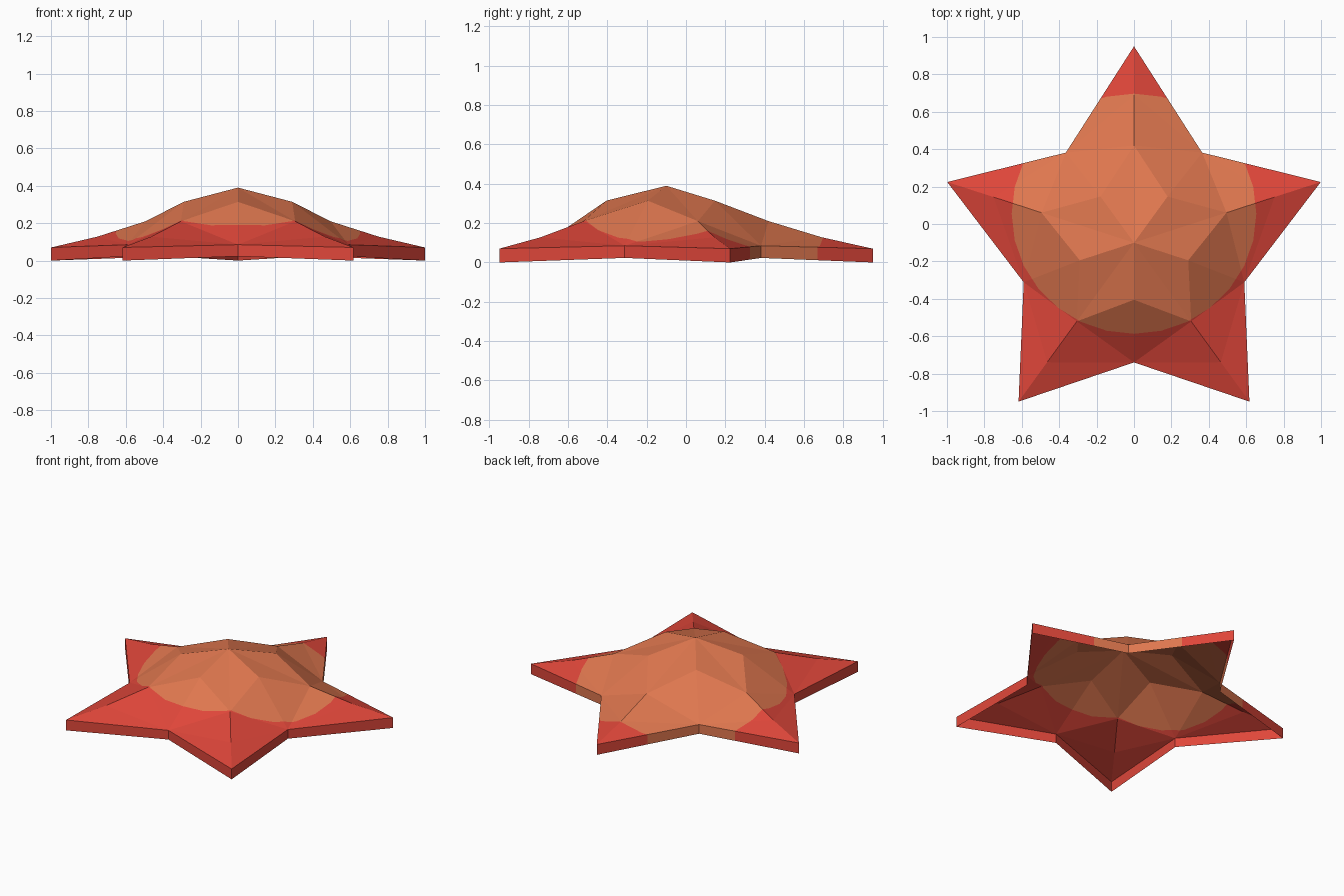
import bpy, bmesh, math
from mathutils import Vector

if "Cube" in bpy.data.objects:
    bpy.data.objects.remove(bpy.data.objects["Cube"])


def material(name, rgb):
    m = bpy.data.materials.new(name)
    m.diffuse_color = (*rgb, 1)
    m.use_nodes = True
    m.node_tree.nodes["Principled BSDF"].inputs["Base Color"].default_value = m.diffuse_color
    return m


def polar(bm, angle, r, z, cy=-0.10):
    a = math.radians(angle)
    return bm.verts.new((r * math.cos(a), cy + r * math.sin(a), z))


bm = bmesh.new()
apex = bm.verts.new((0, -0.10, 0.39))

# Five arms: ridge points run out to each tip
arms = []
for i in range(5):
    a = 90 + 72 * i
    arms.append((polar(bm, a, 0.52, 0.21), polar(bm, a, 0.79, 0.128),
                 polar(bm, a, 1.05, 0.07), polar(bm, a, 1.05, 0.0)))

# Five valleys between the arms: shoulder, notch and notch bottom
valleys = []
for i in range(5):
    a = 126 + 72 * i
    valleys.append((polar(bm, a, 0.305, 0.314), polar(bm, a, 0.62, 0.085, -0.12),
                    polar(bm, a, 0.62, 0.023, -0.12)))

# Each arm has two mirrored halves of top faces and a rim wall; underside is open
for i, (r1, r2, tip, foot) in enumerate(arms):
    for side in (0, -1):
        v, n, nb = valleys[(i + side) % 5]
        faces = [(apex, r1, v), (v, r1, n), (r1, r2, n), (r2, tip, n), (tip, foot, nb, n)]
        for f in faces:
            bm.faces.new(f if side == 0 else f[::-1])

# Cut the round central patch with vertical planes tangent to its outline
centre, rx, ry, sides = Vector((0, 0.055, 0)), 0.65, 0.638, 28
planes = []
for k in range(sides):
    t = 2 * math.pi * (k + 0.5) / sides
    p = centre + Vector((rx * math.cos(t), ry * math.sin(t), 0))
    nrm = Vector((math.cos(t) / rx, math.sin(t) / ry, 0)).normalized()
    planes.append((p, nrm))
    bmesh.ops.bisect_plane(bm, geom=bm.verts[:] + bm.edges[:] + bm.faces[:],
                           dist=1e-5, plane_co=p, plane_no=nrm)

for f in bm.faces:
    c = f.calc_center_median()
    f.material_index = int(all((c - p).dot(n) < 1e-5 for p, n in planes))
    f.smooth = False

mesh = bpy.data.meshes.new("starfish_shell")
bm.to_mesh(mesh)
bm.free()
mesh.materials.append(material("coral red", (0.74, 0.062, 0.042)))
mesh.materials.append(material("soft orange", (0.74, 0.185, 0.078)))
obj = bpy.data.objects.new("starfish_shell", mesh)
bpy.context.collection.objects.link(obj)
